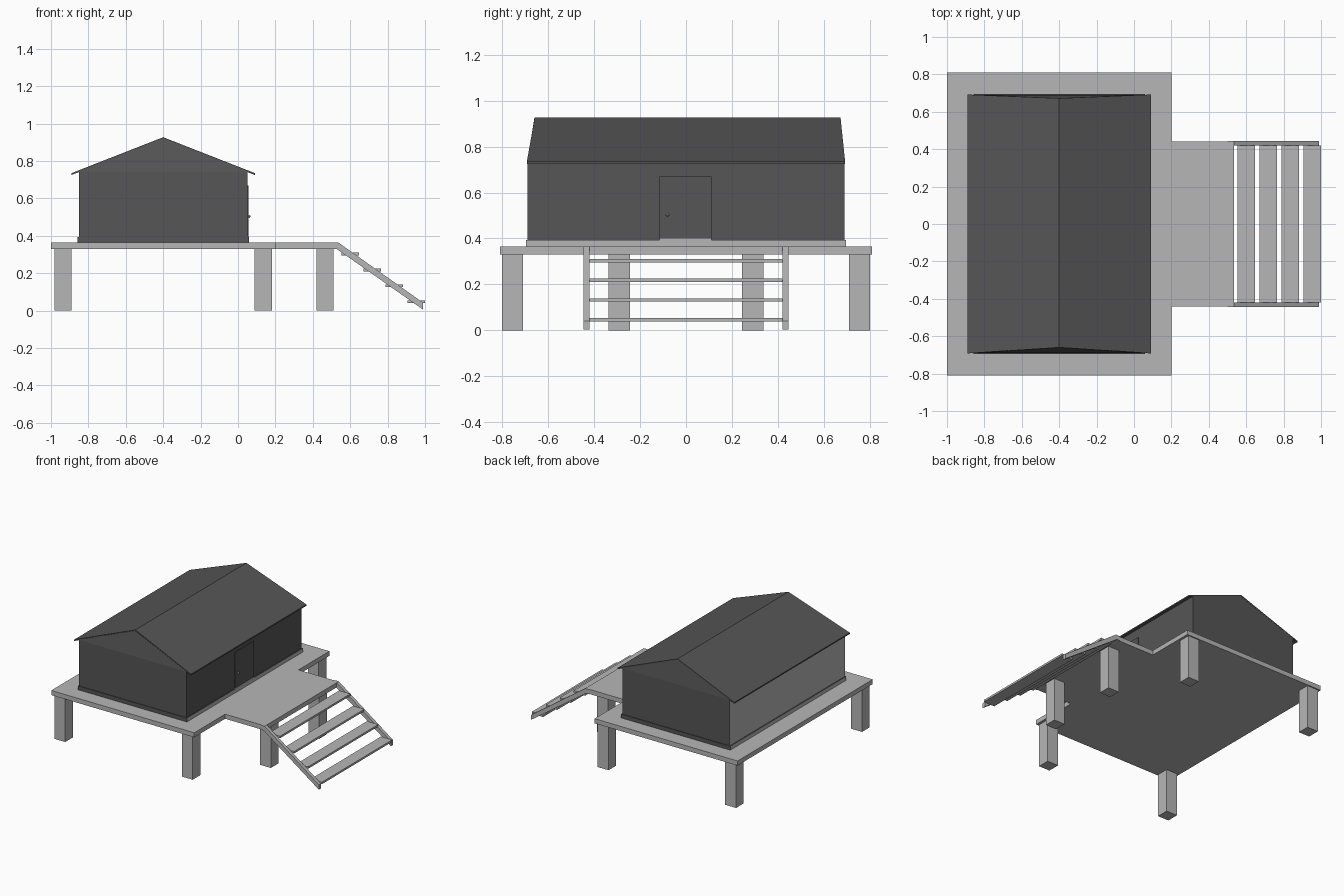
import bpy, bmesh

if "Cube" in bpy.data.objects:
    bpy.data.objects.remove(bpy.data.objects["Cube"])

def material(name, v):
    m = bpy.data.materials.new(name)
    m.diffuse_color = (v, v, v, 1)
    m.use_nodes = True
    m.node_tree.nodes["Principled BSDF"].inputs["Base Color"].default_value = m.diffuse_color
    return m

LIGHT = material("light grey", 0.47)
DARK = material("dark grey", 0.092)

def finish(bm, name, mat):
    bmesh.ops.recalc_face_normals(bm, faces=bm.faces)
    me = bpy.data.meshes.new(name)
    bm.to_mesh(me)
    bm.free()
    ob = bpy.data.objects.new(name, me)
    me.materials.append(mat)
    bpy.context.collection.objects.link(ob)
    return ob

def prism(name, mat, pts):
    """Extrude an outline along y; each point is (x, z, y_front, y_back)."""
    bm = bmesh.new()
    a = [bm.verts.new((x, y0, z)) for x, z, y0, y1 in pts]
    b = [bm.verts.new((x, y1, z)) for x, z, y0, y1 in pts]
    bm.faces.new(a)
    bm.faces.new(b[::-1])
    n = len(pts)
    for i in range(n):
        j = (i + 1) % n
        bm.faces.new((a[i], b[i], b[j], a[j]))
    return finish(bm, name, mat)

def box(name, mat, x0, x1, y0, y1, z0, z1):
    return prism(name, mat, [(x, z, y0, y1) for x, z in
                             ((x0, z0), (x1, z0), (x1, z1), (x0, z1))])

# Deck: T-shaped slab
bm = bmesh.new()
outline = [(-1, -.81), (.2, -.81), (.2, -.44), (.535, -.44),
           (.535, .44), (.2, .44), (.2, .81), (-1, .81)]
face = bm.faces.new([bm.verts.new((x, y, .33)) for x, y in outline])
top = bmesh.ops.extrude_face_region(bm, geom=[face])["geom"]
bmesh.ops.translate(bm, vec=(0, 0, .035),
                    verts=[v for v in top if isinstance(v, bmesh.types.BMVert)])
finish(bm, "deck", LIGHT)

# Posts
for x, y in ((-.935, .755), (.135, .755), (.465, .29)):
    for s in (-1, 1):
        box("post", LIGHT, x - .046, x + .046, s * y - .046, s * y + .046, 0, .33)

# Stairs
for s in (-1, 1):
    prism("stair_stringer", LIGHT, [(x, z, s * .432 - .013, s * .432 + .013) for x, z in
          ((.5, .365), (.535, .365), (.99, .042), (.99, .005), (.527, .33), (.5, .33))])
for i in range(4):
    x, z = .554 + i * .117, .295 - i * .085
    box("stair_tread", LIGHT, x, x + .094, -.42, .42, z, z + .015)

# House walls, left wall in the light colour
walls = box("house_walls", DARK, -.85, .05, -.69, .69, .365, .742)
walls.data.materials.append(LIGHT)
for p in walls.data.polygons:
    if p.normal.x < -.9:
        p.material_index = 1

# Skirting, light on the two long sides
skirt = box("skirting", DARK, -.858, .058, -.695, .695, .365, .394)
skirt.data.materials.append(LIGHT)
for p in skirt.data.polygons:
    if abs(p.normal.x) > .9:
        p.material_index = 1

# Gables, leaning slightly inward
prism("gable_ends", DARK, [(-.85, .742, -.69, .69), (.05, .742, -.69, .69),
                           (-.4, .92, -.66, .67)])

# Thin roof sheet
T = .01
prism("roof", DARK, [(-.89, .735, -.692, .692), (-.4, .927, -.658, .672),
                     (.09, .735, -.692, .692), (.09, .735 - T, -.692, .692),
                     (-.4, .927 - T, -.658, .672), (-.89, .735 - T, -.692, .692)])

# Door with sill and knob
box("door", DARK, .05, .057, -.115, .11, .4, .67)
box("door_sill", LIGHT, .05, .06, -.115, .11, .366, .4)
bm = bmesh.new()
bmesh.ops.create_icosphere(bm, subdivisions=1, radius=.008)
bmesh.ops.translate(bm, verts=bm.verts, vec=(.06, -.08, .503))
finish(bm, "door_knob", LIGHT)
